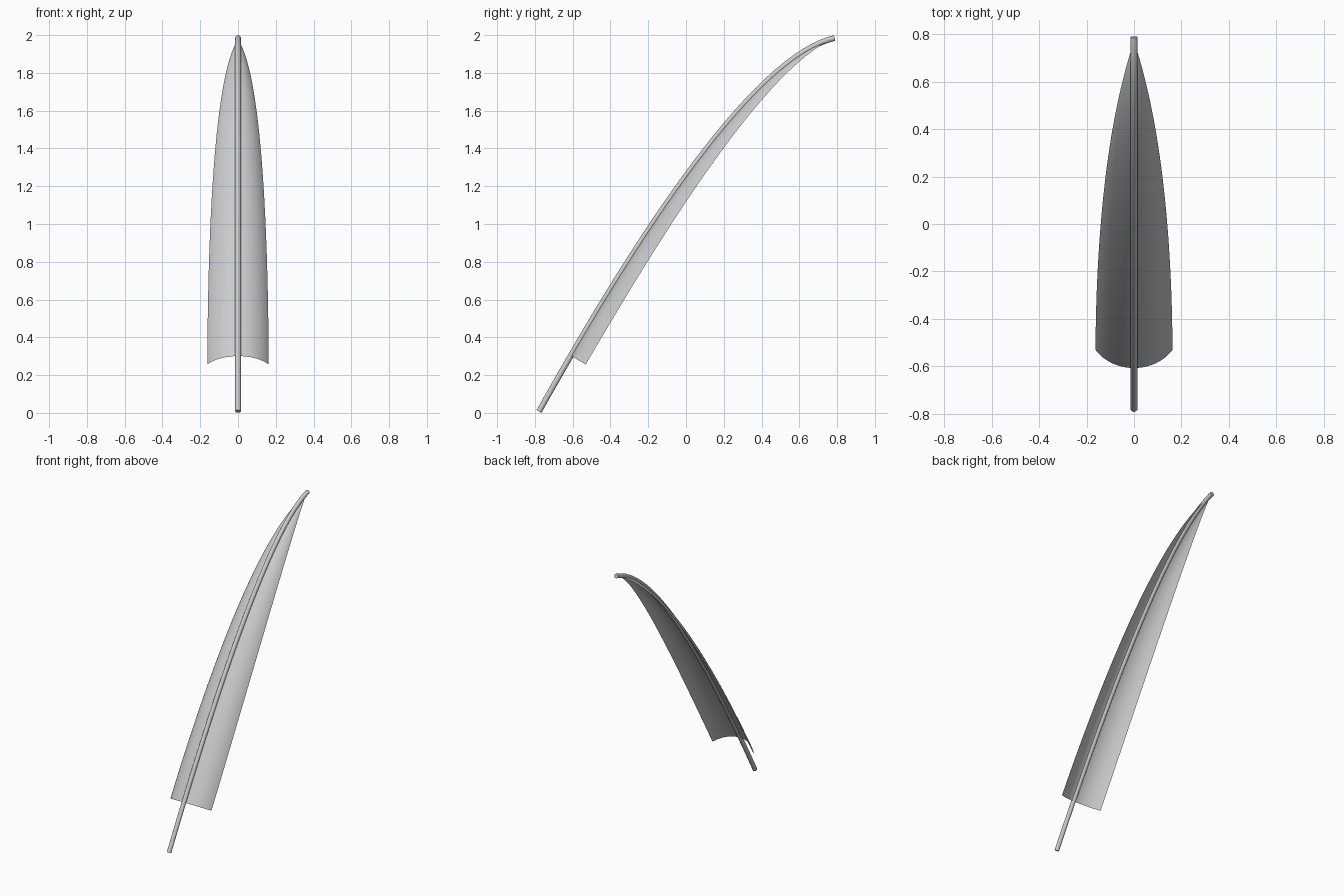
import bpy, bmesh, math
from mathutils import Vector

if "Cube" in bpy.data.objects:
    bpy.data.objects.remove(bpy.data.objects["Cube"])

# Quadratic path of the bent shaft, in the x = 0 plane
P0, P1, P2 = Vector((0, -0.778, 0.008)), Vector((0, 0.255, 1.855)), Vector((0, 0.787, 1.985))
X = Vector((1, 0, 0))
RADIUS, HALF_WIDTH, ARC = 0.015, 0.162, math.radians(57)


def path(t):
    """Point on the shaft and the direction pointing to its underside."""
    p = P0 * (1 - t) ** 2 + P1 * 2 * t * (1 - t) + P2 * t * t
    tangent = ((P1 - P0) * (1 - t) + (P2 - P1) * t).normalized()
    return p, Vector((0, tangent.z, -tangent.y))


def loft(name, rows, closed):
    """Skin rows of points; closed rows make a capped tube."""
    bm = bmesh.new()
    rings = [[bm.verts.new(p) for p in row] for row in rows]
    n = len(rings[0])
    for a, b in zip(rings, rings[1:]):
        for i in range(n if closed else n - 1):
            j = (i + 1) % n
            bm.faces.new((a[i], a[j], b[j], b[i]))
    if closed:
        bm.faces.new(rings[0])
        bm.faces.new(rings[-1])
        bmesh.ops.recalc_face_normals(bm, faces=bm.faces)
    else:
        bmesh.ops.remove_doubles(bm, verts=bm.verts, dist=1e-5)
    mesh = bpy.data.meshes.new(name)
    bm.to_mesh(mesh)
    bm.free()
    ob = bpy.data.objects.new(name, mesh)
    bpy.context.collection.objects.link(ob)
    bpy.ops.object.select_all(action='DESELECT')
    ob.select_set(True)
    bpy.context.view_layer.objects.active = ob
    bpy.ops.object.shade_smooth_by_angle(angle=math.radians(40))
    return ob


# Shaft: round tube along the path
rows = []
for k in range(49):
    p, down = path(k / 48)
    rows.append([p + RADIUS * (X * math.cos(a) + down * math.sin(a))
                 for a in (2 * math.pi * i / 16 for i in range(16))])
loft("feather_shaft", rows, True)

# Vane: thin arched sheet that narrows to the tip
rows = []
for k in range(49):
    u = k / 48
    p, down = path(0.083 + 0.902 * u)
    radius = HALF_WIDTH * (1 - u ** 1.8) / math.sin(ARC)
    rows.append([p + down * 0.004 + radius * (X * math.sin(a) + down * (1 - math.cos(a)))
                 for a in (ARC * (i / 12 - 1) for i in range(25))])
loft("feather_vane", rows, False)
